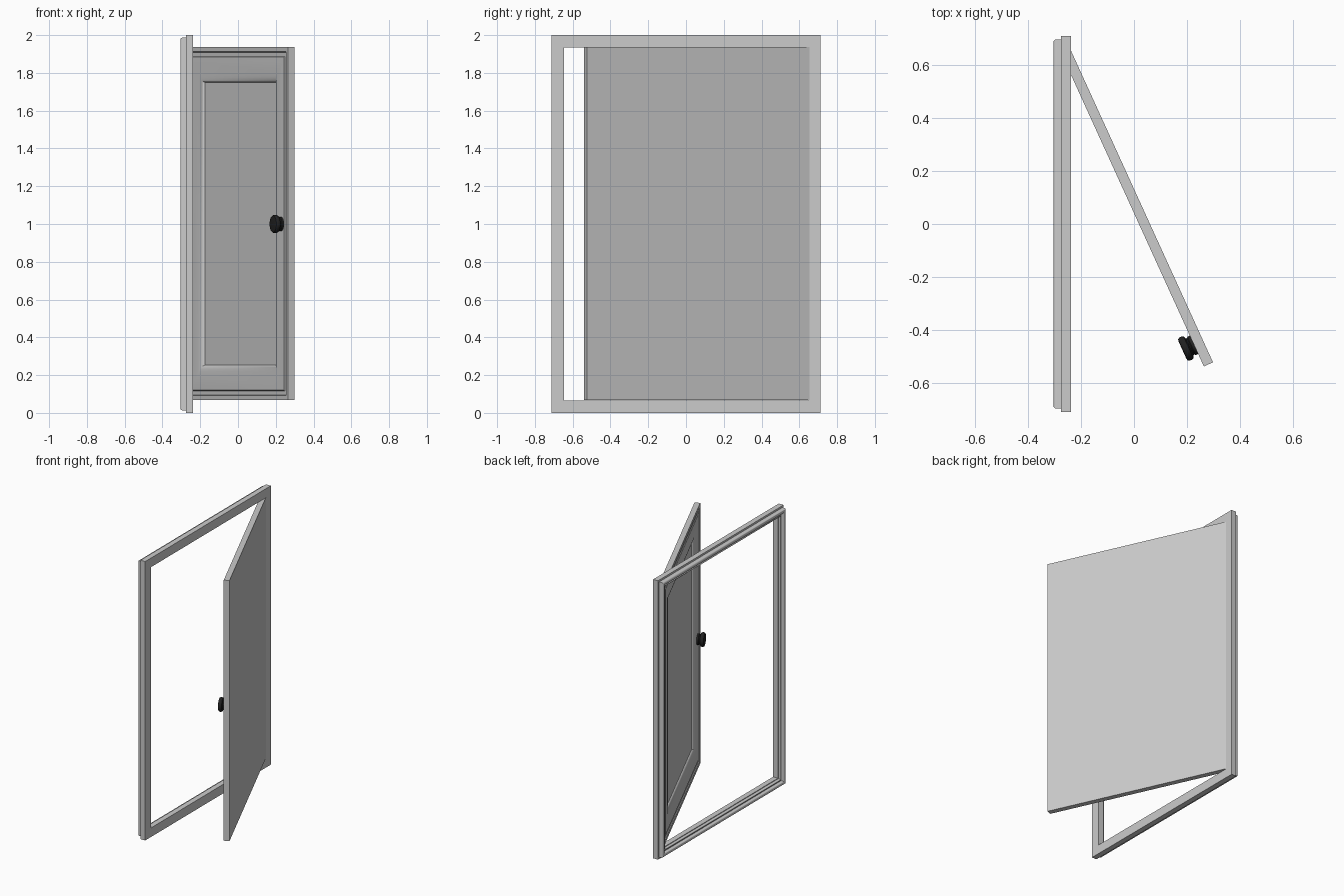
import bpy, bmesh, math
from mathutils import Matrix

if "Cube" in bpy.data.objects:
    bpy.data.objects.remove(bpy.data.objects["Cube"])


def nested_rects(name, y0, y1, z0, z1, levels, ring=False):
    """Skin mitred rectangles; each level is (inset from the edge, x depth)."""
    bm = bmesh.new()
    loops = []
    for inset, x in levels:
        a, b, c, d = y0 + inset, y1 - inset, z0 + inset, z1 - inset
        loops.append([bm.verts.new((x, y, z))
                      for y, z in ((a, c), (b, c), (b, d), (a, d))])
    pairs = list(zip(loops, loops[1:]))
    if ring:
        pairs.append((loops[-1], loops[0]))
    else:
        bm.faces.new(loops[0])
        bm.faces.new(loops[-1])
    for p, q in pairs:
        for i in range(4):
            j = (i + 1) % 4
            bm.faces.new((p[i], p[j], q[j], q[i]))
    return finish(bm, name)


def lathe(name, profile, sides=32):
    """Spin (radius, height) points about the local -x axis."""
    bm = bmesh.new()
    vs = [bm.verts.new((-h, r, 0)) for r, h in profile]
    edges = [bm.edges.new(e) for e in zip(vs, vs[1:])]
    bmesh.ops.spin(bm, geom=vs + edges, cent=(0, 0, 0), axis=(1, 0, 0),
                   angle=math.tau, steps=sides)
    bmesh.ops.remove_doubles(bm, verts=bm.verts, dist=1e-5)
    return finish(bm, name)


def finish(bm, name):
    bmesh.ops.recalc_face_normals(bm, faces=bm.faces)
    mesh = bpy.data.meshes.new(name)
    bm.to_mesh(mesh)
    bm.free()
    ob = bpy.data.objects.new(name, mesh)
    bpy.context.collection.objects.link(ob)
    bpy.ops.object.select_all(action='DESELECT')
    ob.select_set(True)
    bpy.context.view_layer.objects.active = ob
    bpy.ops.object.shade_smooth_by_angle(angle=math.radians(35))
    return ob


def arc(cx, cy, rx, ry, a0, a1, n=6):
    angles = [math.radians(a0 + (a1 - a0) * i / n) for i in range(n + 1)]
    return [(cx + rx * math.cos(a), cy - ry * math.sin(a)) for a in angles]


# Door frame: flat jamb with a rounded architrave moulding on the inner side
frame_profile = ([(0, -.238), (0, -.276), (.013, -.276)]
                 + arc(.025, -.293, .012, .012, 180, 90)
                 + arc(.031, -.293, .009, .012, 90, 0)
                 + [(.040, -.284), (.046, -.284)]
                 + arc(.053, -.284, .007, .009, 180, 0)
                 + [(.060, -.276), (.065, -.276), (.065, -.238)])
nested_rects("door_frame", -.712, .712, 0, 2, frame_profile, ring=True)

# Door leaf: flat outside, stepped rim, moulded border and sunken panel inside
door_profile = ([(0, 0), (0, -.038), (.024, -.038), (.028, -.032),
                 (.049, -.032), (.053, -.037), (.075, -.038), (.135, -.036)]
                + arc(.145, -.016, .041, .019, 80, 0))
door = nested_rects("door_leaf", -1.295, 0, .067, 1.936, door_profile)

# Knob: rosette, short neck and bevelled head
knob = lathe("door_knob", [(0, -.004), (.038, -.004), (.038, .010), (.034, .014),
                           (.034, .018), (.045, .023), (.048, .029),
                           (.048, .040), (.044, .046), (.036, .048), (0, .048)])
black = bpy.data.materials.new("black")
black.diffuse_color = (.015, .015, .015, 1)
black.use_nodes = True
black.node_tree.nodes["Principled BSDF"].inputs["Base Color"].default_value = black.diffuse_color
knob.data.materials.append(black)

# Swing the leaf open about its hinge edge, with the knob following
swing = (Matrix.Translation((-.238, .655, 0))
         @ Matrix.Rotation(math.radians(24.5), 4, 'Z'))
door.matrix_world = swing
knob.matrix_world = swing @ Matrix.Translation((-.038, -1.205, 1.0))
